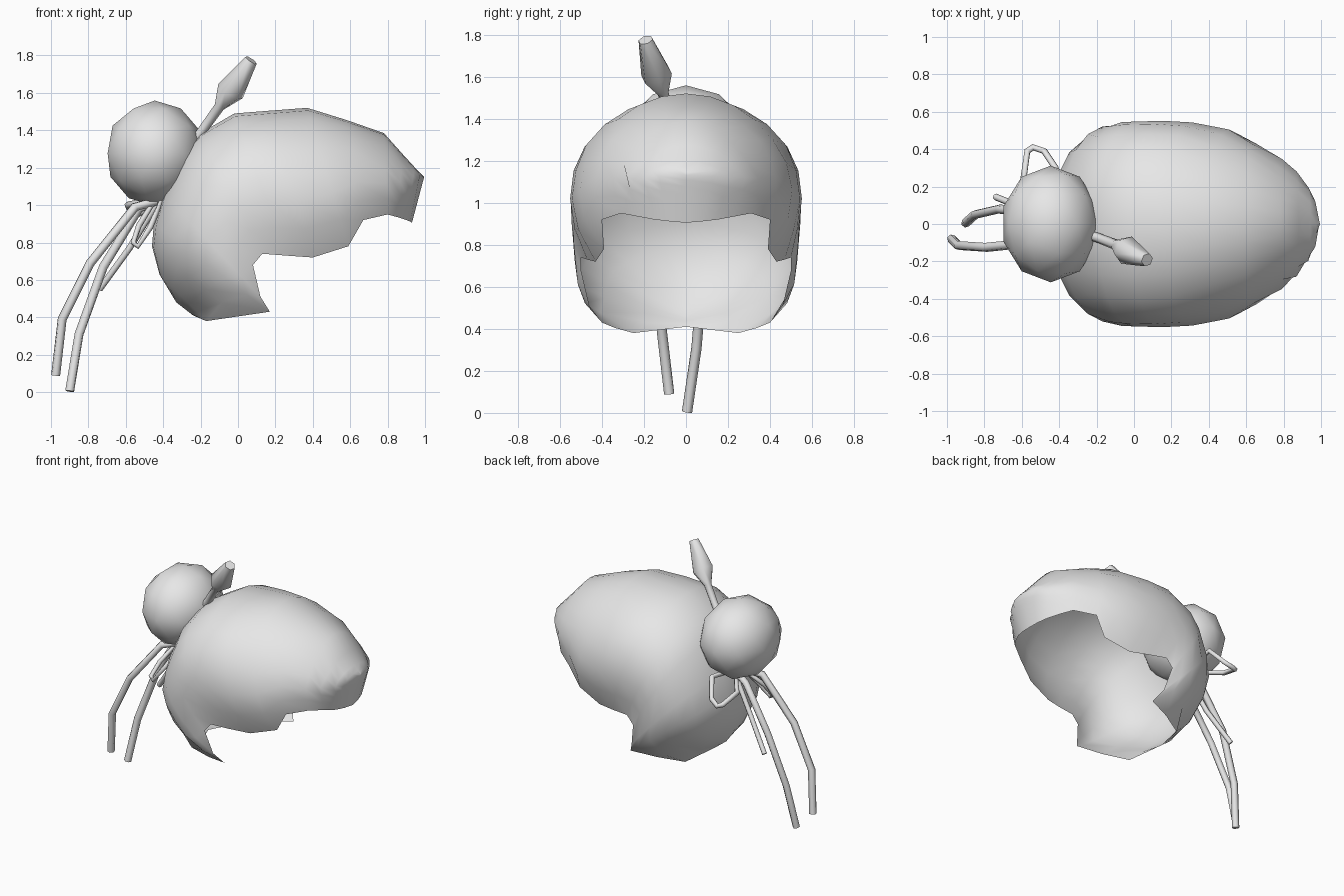
import bpy, bmesh, math
from mathutils import Vector

if "Cube" in bpy.data.objects:
    bpy.data.objects.remove(bpy.data.objects["Cube"])

grey = bpy.data.materials.new("light grey")
grey.diffuse_color = (0.8, 0.8, 0.8, 1)
grey.use_nodes = True
grey.node_tree.nodes["Principled BSDF"].inputs["Base Color"].default_value = grey.diffuse_color


def finish(mesh, name, angle=70):
    mesh.materials.clear()
    mesh.materials.append(grey)
    for p in mesh.polygons:
        p.use_smooth = True
    mesh.set_sharp_from_angle(angle=math.radians(angle))
    obj = bpy.data.objects.new(name, mesh)
    bpy.context.collection.objects.link(obj)
    return obj


# --- Hair shell: strips from the centre ridge down to the open hairline ---
# ridge as (x, z) and hairline as (x, half width, z), from neck to forehead
RIDGE = [(-.33, .48), (-.42, .63), (-.46, .78), (-.45, .9), (-.40, 1.06),
         (-.30, 1.28), (-.20, 1.385), (-.02, 1.49), (.17, 1.505), (.37, 1.52),
         (.58, 1.455), (.78, 1.385), (.88, 1.273), (.945, 1.202), (.975, 1.17),
         (.995, 1.15)]
HAIRLINE = [(-.24, 0, .41), (-.17, .25, .38), (0, .34, .405), (.17, .40, .43),
            (.12, .46, .51), (.08, .50, .68), (.13, .50, .74), (.26, .47, .73),
            (.40, .43, .72), (.59, .39, .78), (.67, .40, .92), (.80, .31, .95),
            (.855, .23, .935), (.90, .15, .92), (.92, .08, .912), (.93, 0, .905)]
# full head outline, closed under the face and neck
OUTLINE = [(-.24, .41)] + RIDGE + [(.93, .905), (.76, .72), (.5, .5),
                                   (.15, .24), (-.22, .29)]
CENTRE = Vector((.12, .95))
HALF_WIDTH = .575


def half_width(p):
    """Head half width at a side-view point, zero on the outline."""
    d = p - CENTRE
    if d.length < 1e-6:
        return HALF_WIDTH
    power = 2.25 - .45 * d.normalized().x      # fuller at the back
    for a, b in zip(OUTLINE, OUTLINE[1:] + OUTLINE[:1]):
        a = Vector(a) - CENTRE
        e = Vector(b) - CENTRE - a
        den = d.cross(e)
        if abs(den) < 1e-9:
            continue
        r, t = a.cross(e) / den, a.cross(d) / den
        if r > 0 and -1e-4 <= t <= 1.0001:
            s = min(1 / r, 1)
            return HALF_WIDTH * math.sqrt(max(0, 1 - s ** power)) if s < .9995 else 0
    return 0


bm = bmesh.new()
N = 8
for side in (-1, 1):
    grid = []
    for t, (bx, by, bz) in zip(RIDGE, HAIRLINE):
        row = []
        base = half_width(Vector((bx, bz)))
        tuck = by / base - 1 if base > .01 else 0
        for k in range(N + 1):
            u = 1 - math.cos(math.pi / 2 * k / N)
            p = Vector(t).lerp(Vector((bx, bz)), u)
            y = half_width(p) * (1 + tuck * u ** 2)
            row.append(bm.verts.new((p.x, side * y, p.y)))
        grid.append(row)
    for r0, r1 in zip(grid, grid[1:]):
        for k in range(N):
            quad = [r0[k], r0[k + 1], r1[k + 1], r1[k]]
            bm.faces.new(quad if side < 0 else quad[::-1])
bmesh.ops.remove_doubles(bm, verts=bm.verts, dist=.002)
bmesh.ops.recalc_face_normals(bm, faces=bm.faces)
# make sure the shell faces outwards
if sum(f.normal.dot(f.calc_center_median() - Vector((.12, 0, .95))) for f in bm.faces) < 0:
    bmesh.ops.reverse_faces(bm, faces=bm.faces)
shell = bpy.data.meshes.new("hair_shell")
bm.to_mesh(shell)
bm.free()
finish(shell, "hair_shell", 80)

# --- Bun ---
bm = bmesh.new()
bmesh.ops.create_icosphere(bm, subdivisions=2, radius=1)
for v in bm.verts:
    v.co = Vector((-.445 + .265 * v.co.x, .312 * v.co.y, 1.277 + .282 * v.co.z))
bun = bpy.data.meshes.new("bun")
bm.to_mesh(bun)
bm.free()
finish(bun, "bun")


def tube(name, points, depth, radii=None, closed=False):
    """Round bar along a path, with an optional radius at each point."""
    curve = bpy.data.curves.new(name, 'CURVE')
    curve.dimensions = '3D'
    curve.bevel_depth = depth
    curve.bevel_resolution = 1
    curve.use_fill_caps = True
    spline = curve.splines.new('POLY')
    spline.points.add(len(points) - 1)
    spline.use_cyclic_u = closed
    for i, p in enumerate(points):
        spline.points[i].co = (*p, 1)
        spline.points[i].radius = radii[i] if radii else 1
    temp = bpy.data.objects.new(name + "_path", curve)
    bpy.context.collection.objects.link(temp)
    dg = bpy.context.evaluated_depsgraph_get()
    mesh = bpy.data.meshes.new_from_object(temp.evaluated_get(dg))
    bpy.data.objects.remove(temp)
    finish(mesh, name)


# --- Hairpin with a flared head ---
tube("hairpin", [(-.25, -.055, 1.32), (-.19, -.075, 1.40), (-.10, -.11, 1.525),
                 (-.04, -.14, 1.61), (.07, -.192, 1.775)],
     .026, [1, 1, 1.1, 3, 1.4])

# --- Ribbon under the bun: two long tails, one short tail, two loops ---
tube("long_tail_front", [(-.44, -.05, 1.02), (-.55, -.10, .99), (-.79, -.125, .69),
                         (-.94, -.115, .39), (-.975, -.08, .09)], .025)
tube("long_tail_back", [(-.44, .03, 1.02), (-.53, .06, .98), (-.72, .08, .67),
                        (-.85, .05, .31), (-.90, .005, .005)], .025)
tube("short_tail", [(-.42, .04, 1.03), (-.58, .08, .77), (-.74, .145, .55)], .018)
tube("left_loop", [(-.46, .08, 1.03), (-.59, .25, 1.0), (-.57, .39, .96),
                   (-.54, .41, .95), (-.48, .39, .98), (-.42, .30, 1.09),
                   (-.42, .12, 1.06)], .018, closed=True)
tube("right_loop", [(-.45, -.04, 1.02), (-.53, -.15, .89), (-.56, -.21, .80),
                    (-.535, -.22, .78), (-.47, -.17, .88), (-.41, -.07, 1.02)],
     .016, closed=True)
